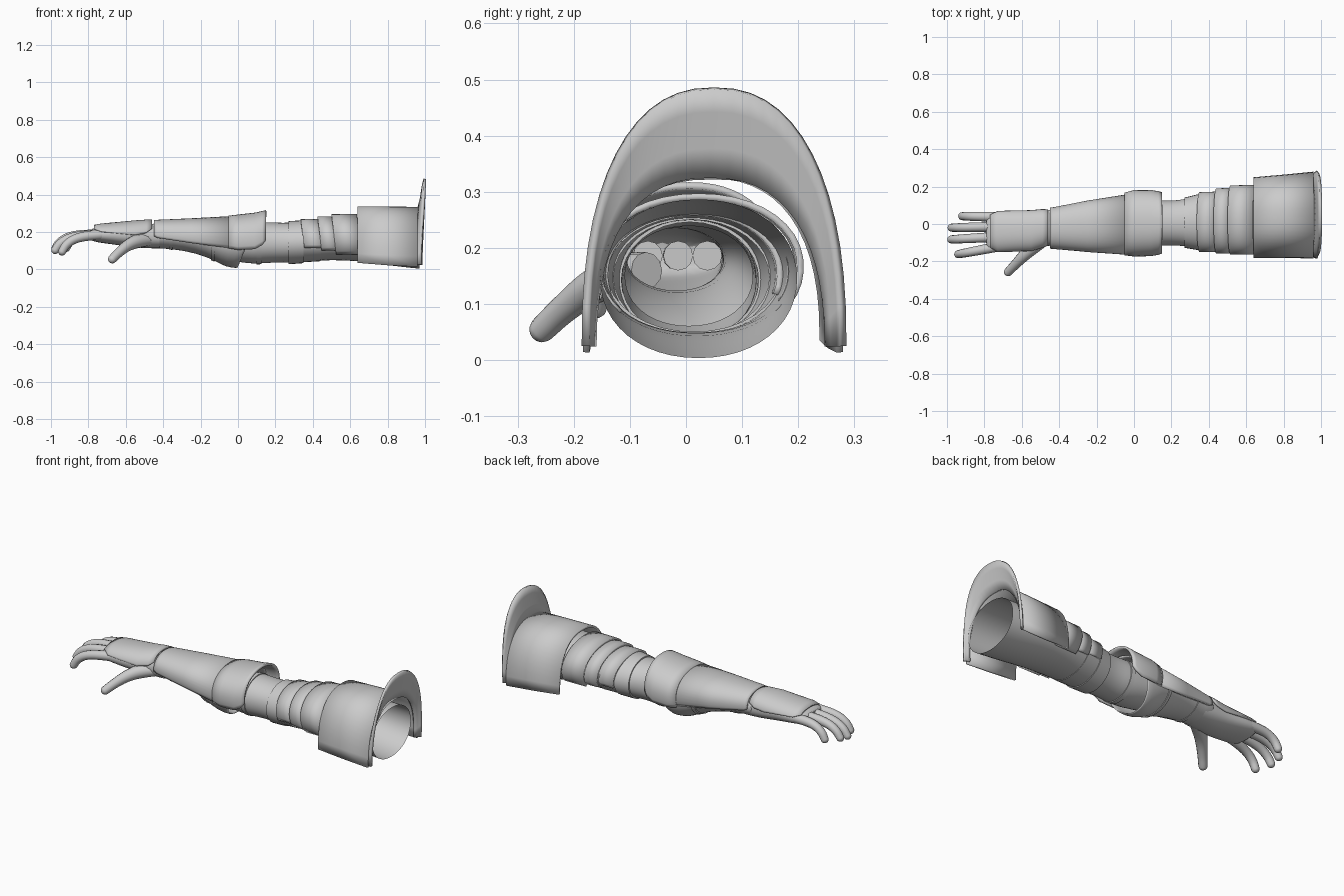
import bpy, bmesh
from math import sin, cos, pi, asin, copysign
from mathutils import Vector


def spow(v, p):
    return copysign(abs(v) ** p, v)


def section(st, a, p, shear):
    """Point on a superellipse section given as (x, y0, y1, z0, z1)."""
    x, y0, y1, z0, z1 = st[:5]
    return (x + shear * sin(a),
            (y0 + y1) / 2 + (y1 - y0) / 2 * spow(cos(a), p),
            (z0 + z1) / 2 + (z1 - z0) / 2 * spow(sin(a), p))


def finish(name, bm, thick=0, subsurf=0):
    me = bpy.data.meshes.new(name)
    bm.to_mesh(me)
    bm.free()
    ob = bpy.data.objects.new(name, me)
    bpy.context.collection.objects.link(ob)
    if thick:
        m = ob.modifiers.new("thickness", 'SOLIDIFY')
        m.thickness, m.offset = thick, -1
    if subsurf:
        m = ob.modifiers.new("smooth", 'SUBSURF')
        m.levels = m.render_levels = subsurf
    bpy.ops.object.select_all(action='DESELECT')
    ob.select_set(True)
    bpy.context.view_layer.objects.active = ob
    bpy.ops.object.shade_smooth_by_angle(angle=0.6)
    return ob


def tube(name, stations, p=1.0, shear=None, n=24, cap=False, thick=0, subsurf=0):
    """Closed sections lofted along x."""
    bm = bmesh.new()
    shear = shear or [0] * len(stations)
    rings = [[bm.verts.new(section(s, 2 * pi * j / n, p, k)) for j in range(n)]
             for s, k in zip(stations, shear)]
    for r, q in zip(rings, rings[1:]):
        for j in range(n):
            k = (j + 1) % n
            bm.faces.new((r[j], r[k], q[k], q[j]))
    if cap:
        bm.faces.new(rings[0][::-1])
    return finish(name, bm, thick, subsurf)


def plate(name, stations, p=0.9, shear=0.0, n=28, thick=0.012):
    """Open arched shell; sixth station value is the height of its lower edge."""
    bm = bmesh.new()
    rows = []
    for s in stations:
        u = ((s[3] + s[4]) / 2 - s[5]) / ((s[4] - s[3]) / 2)
        low = asin(spow(max(-1, min(1, u)), 1 / p))
        rows.append([bm.verts.new(section(s, -low + (pi + 2 * low) * j / n, p, shear))
                     for j in range(n + 1)])
    for r, q in zip(rows, rows[1:]):
        for j in range(n):
            bm.faces.new((r[j], r[j + 1], q[j + 1], q[j]))
    return finish(name, bm, thick)


def at(stations, x):
    for a, b in zip(stations, stations[1:]):
        if a[0] <= x <= b[0]:
            t = (x - a[0]) / (b[0] - a[0])
            return [u + (v - u) * t for u, v in zip(a, b)]


def band(name, stations, x0, x1, grow=0.006):
    rings = []
    for x, g in ((x0, -0.004), (x0, grow), (x1, grow), (x1, -0.004)):
        _, y0, y1, z0, z1 = at(stations, x)
        rings.append((x, y0 - g, y1 + g, z0 - g, z1 + g))
    return tube(name, rings, n=32)


# Upper arm sleeve, open at the shoulder
upper = [(-0.10, -0.11, 0.12, 0.06, 0.24), (0.04, -0.115, 0.125, 0.03, 0.25),
         (0.12, -0.12, 0.13, 0.03, 0.255), (0.20, -0.113, 0.123, 0.037, 0.25),
         (0.28, -0.12, 0.135, 0.035, 0.25), (0.36, -0.135, 0.155, 0.042, 0.255),
         (0.50, -0.15, 0.185, 0.05, 0.265), (0.64, -0.155, 0.195, 0.045, 0.28),
         (0.80, -0.157, 0.198, 0.02, 0.288), (0.97, -0.155, 0.20, 0.002, 0.288)]
tube("upper_sleeve", upper, p=0.95, subsurf=1)
band("sleeve_fold_a", upper, 0.10, 0.125, 0.003)
band("sleeve_fold_b", upper, 0.27, 0.35, 0.008)
band("sleeve_fold_c", upper, 0.35, 0.44, 0.003)

# Forearm sleeve with flared elbow mouth
fore = [(-0.48, -0.115, 0.075, 0.112, 0.245), (-0.36, -0.12, 0.09, 0.112, 0.25),
        (-0.22, -0.13, 0.115, 0.085, 0.258), (-0.12, -0.145, 0.135, 0.045, 0.262),
        (-0.04, -0.155, 0.155, 0.012, 0.27), (0.06, -0.155, 0.165, 0.003, 0.29)]
tube("forearm_sleeve", fore, shear=[0, 0, 0, 0, 0.03, 0.06], subsurf=1, thick=0.012)
band("wrist_strap", fore, -0.37, -0.35)
band("forearm_strap", fore, -0.145, -0.125)

# Forearm guard and elbow guard
plate("forearm_guard", [(-0.45, -0.132, 0.088, 0.10, 0.263, 0.178),
                        (-0.43, -0.134, 0.09, 0.10, 0.265, 0.168),
                        (-0.25, -0.15, 0.125, 0.085, 0.273, 0.14),
                        (-0.03, -0.165, 0.16, 0.04, 0.285, 0.112)])
plate("elbow_guard", [(-0.05, -0.168, 0.168, 0.03, 0.287, 0.112),
                      (0.00, -0.174, 0.182, 0.02, 0.293, 0.104),
                      (0.09, -0.172, 0.182, 0.01, 0.303, 0.108),
                      (0.13, -0.165, 0.176, 0.01, 0.312, 0.13),
                      (0.15, -0.158, 0.17, 0.01, 0.317, 0.155)])

# Overlapping upper arm plates
for i, (x0, x1, ya, yb, top, low) in enumerate([
        (0.35, 0.46, -0.15, 0.17, 0.268, 0.115),
        (0.44, 0.53, -0.158, 0.19, 0.282, 0.10),
        (0.515, 0.65, -0.163, 0.206, 0.295, 0.08)]):
    plate("arm_plate_%d" % (i + 1), [(x0, ya, yb, 0.035, top, low),
                                     (x1, ya - 0.001, yb + 0.004, 0.035, top + 0.002, low)],
          p=0.95, shear=-0.015)

# Shoulder guard with raised collar flange
plate("shoulder_guard", [(0.64, -0.182, 0.25, -0.27, 0.336, 0.035),
                         (0.80, -0.182, 0.264, -0.28, 0.336, 0.022),
                         (0.96, -0.184, 0.28, -0.29, 0.334, 0.014)], p=0.82)
plate("shoulder_flange", [(0.945, -0.172, 0.258, -0.29, 0.328, 0.025),
                          (0.958, -0.178, 0.268, -0.34, 0.38, 0.025),
                          (0.968, -0.183, 0.279, -0.39, 0.445, 0.025),
                          (0.978, -0.186, 0.286, -0.43, 0.486, 0.025)],
      p=0.86, shear=0.014, thick=0.014)

# Gloved palm
tube("palm", [(-0.795, -0.135, 0.05, 0.16, 0.21), (-0.765, -0.148, 0.064, 0.145, 0.225),
              (-0.68, -0.15, 0.068, 0.135, 0.238), (-0.58, -0.143, 0.064, 0.12, 0.246),
              (-0.50, -0.12, 0.07, 0.112, 0.246), (-0.42, -0.115, 0.075, 0.112, 0.242)],
     p=0.85, cap=True, subsurf=1)

# Back-of-hand guard
plate("hand_guard", [(-0.77, -0.145, 0.068, 0.13, 0.238, 0.218),
                     (-0.73, -0.155, 0.074, 0.12, 0.245, 0.202),
                     (-0.55, -0.145, 0.074, 0.11, 0.262, 0.184),
                     (-0.49, -0.128, 0.08, 0.11, 0.266, 0.195),
                     (-0.46, -0.122, 0.084, 0.11, 0.266, 0.218)], thick=0.01)


def finger(name, pts, r, radii):
    """Swept round digit with a domed tip added past the last point."""
    cu = bpy.data.curves.new(name, 'CURVE')
    cu.dimensions = '3D'
    cu.bevel_depth, cu.bevel_resolution, cu.use_fill_caps = r, 4, True
    end = Vector(pts[-1])
    d = (end - Vector(pts[-2])).normalized()
    dome = [(sin(t), cos(t)) for t in (0.4, 0.8, 1.15, 1.45)]
    pts = [Vector(p) for p in pts] + [end + d * r * s * radii[-1] for s, c in dome]
    radii = radii + [radii[-1] * c for s, c in dome]
    sp = cu.splines.new('NURBS')
    sp.points.add(len(pts) - 1)
    for q, c, k in zip(sp.points, pts, radii):
        q.co, q.radius = (*c, 1), k
    sp.use_endpoint_u, sp.order_u, sp.resolution_u = True, 3, 6
    bpy.context.collection.objects.link(bpy.data.objects.new(name, cu))


# Fingers curling down, then the thumb
for name, yb, yt, tip, drop in (("little_finger", 0.038, 0.042, -0.925, 0.0),
                                ("ring_finger", -0.014, -0.02, -0.983, 0.0),
                                ("middle_finger", -0.068, -0.083, -0.985, -0.012),
                                ("index_finger", -0.12, -0.163, -0.947, -0.02)):
    L = tip + 0.72
    path = [(0, 0.186), (0.35, 0.188), (0.68, 0.178), (0.88, 0.15), (0.97, 0.115)]
    finger(name, [(-0.72 + L * t, yb + (yt - yb) * t, z + drop * t) for t, z in path],
           0.023, [1.15, 1.12, 1.05, 1.0, 0.95])
finger("thumb", [(-0.46, -0.07, 0.16), (-0.53, -0.115, 0.155), (-0.59, -0.17, 0.13),
                 (-0.64, -0.222, 0.088), (-0.672, -0.256, 0.055)],
       0.025, [1.3, 1.55, 1.25, 1.0, 0.95])
